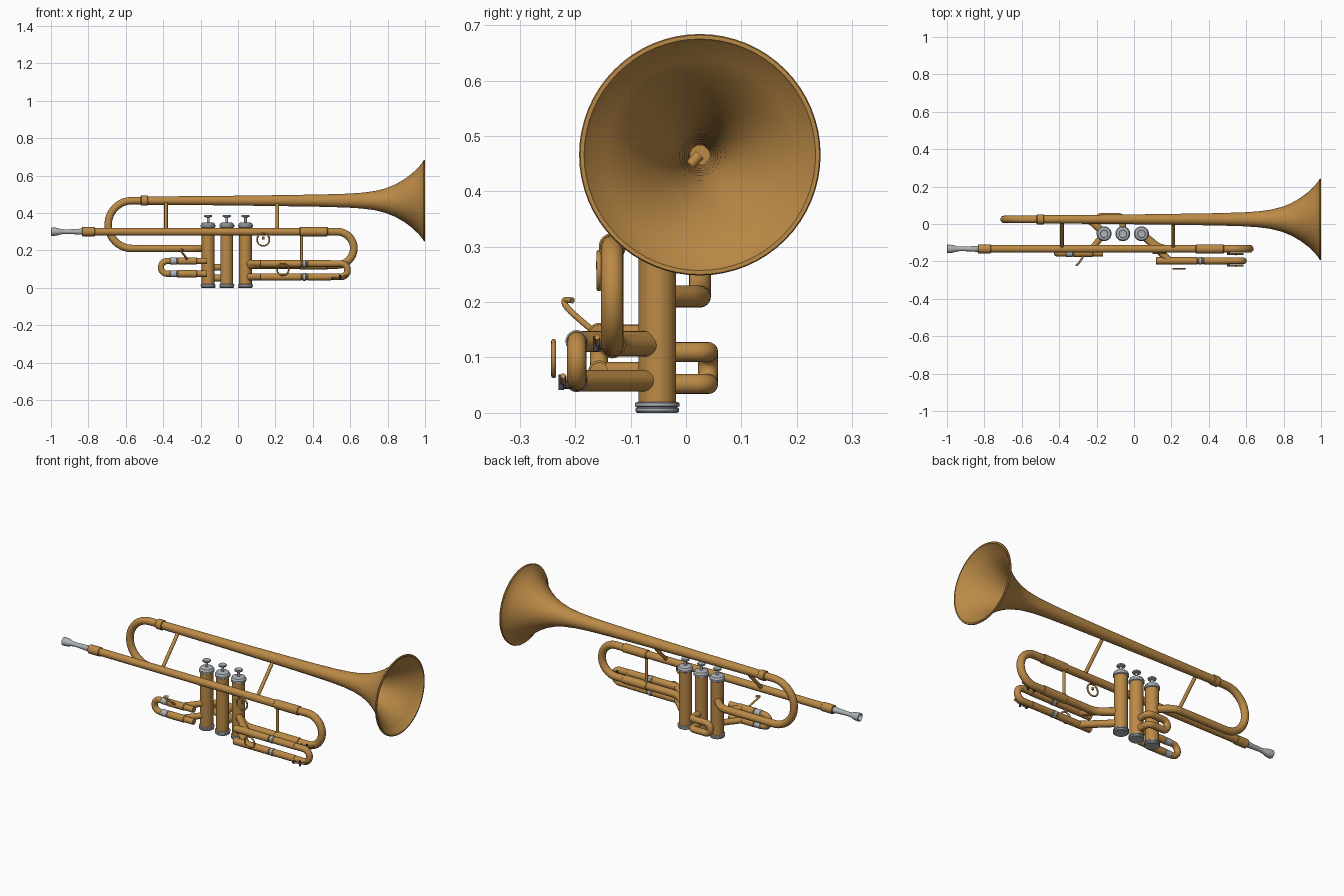
import bpy, bmesh, math
from mathutils import Vector

if "Cube" in bpy.data.objects:
    bpy.data.objects.remove(bpy.data.objects["Cube"])


def material(name, col):
    m = bpy.data.materials.new(name)
    m.diffuse_color = (*col, 1)
    m.use_nodes = True
    m.node_tree.nodes["Principled BSDF"].inputs["Base Color"].default_value = m.diffuse_color
    return m


BRASS = material("brass", (0.50, 0.255, 0.062))
SILVER = material("silver", (0.42, 0.45, 0.48))
DARK = material("dark_steel", (0.05, 0.055, 0.07))


def finish(ob, mat):
    ob.data.materials.clear()
    ob.data.materials.append(mat)
    bpy.ops.object.select_all(action='DESELECT')
    ob.select_set(True)
    bpy.context.view_layer.objects.active = ob
    if ob.type == 'CURVE':
        bpy.ops.object.convert(target='MESH')
        ob = bpy.context.view_layer.objects.active
    bpy.ops.object.shade_smooth_by_angle(angle=math.radians(40))
    return ob


def tube(name, pts, r, mat=BRASS, cyclic=False, res=6):
    """Round pipe along a path."""
    cu = bpy.data.curves.new(name, 'CURVE')
    cu.dimensions = '3D'
    cu.bevel_depth, cu.bevel_resolution, cu.use_fill_caps = r, res, True
    sp = cu.splines.new('POLY')
    sp.points.add(len(pts) - 1)
    for p, q in zip(sp.points, pts):
        p.co = (*q, 1)
    sp.use_cyclic_u = cyclic
    ob = bpy.data.objects.new(name, cu)
    bpy.context.collection.objects.link(ob)
    return finish(ob, mat)


def rounded(pts, rad=0.04, n=8):
    """Path with softened corners."""
    pts = [Vector(p) for p in pts]
    out = [pts[0]]
    for a, p, b in zip(pts, pts[1:], pts[2:]):
        s = p + (a - p).normalized() * min(rad, (a - p).length * 0.49)
        e = p + (b - p).normalized() * min(rad, (b - p).length * 0.49)
        for i in range(n + 1):
            t = i / n
            out.append(s * (1 - t) ** 2 + p * 2 * t * (1 - t) + e * t * t)
    return out + [pts[-1]]


def bow(cx, y, z_top, z_bot, side, n=20):
    """Half circle from top to bottom in the xz plane, bulging to side."""
    R, zc = (z_top - z_bot) / 2, (z_top + z_bot) / 2
    return [Vector((cx + side * R * math.sin(math.pi * i / n), y,
                    zc + R * math.cos(math.pi * i / n))) for i in range(n + 1)]


def lathe(name, prof, origin, axis, mat, seg=32):
    """Revolve (position, radius) pairs about the x or z axis."""
    bm = bmesh.new()
    rings = []
    for d, r in prof:
        ring = []
        for i in range(seg):
            a = 2 * math.pi * i / seg
            c, s = r * math.cos(a), r * math.sin(a)
            v = (d, c, s) if axis == 'X' else (c, s, d)
            ring.append(bm.verts.new(Vector(v) + Vector(origin)))
        rings.append(ring)
    for a, b in zip(rings, rings[1:]):
        for i in range(seg):
            j = (i + 1) % seg
            bm.faces.new((a[i], a[j], b[j], b[i]))
    bm.faces.new(rings[0])
    bm.faces.new(rings[-1])
    bmesh.ops.recalc_face_normals(bm, faces=bm.faces)
    me = bpy.data.meshes.new(name)
    bm.to_mesh(me)
    bm.free()
    ob = bpy.data.objects.new(name, me)
    bpy.context.collection.objects.link(ob)
    return finish(ob, mat)


def sleeve(name, x0, x1, y, z, r, mat=BRASS):
    b = 0.003
    return lathe(name, [(x0, r - b), (x0 + b, r), (x1 - b, r), (x1, r - b)], (0, y, z), 'X', mat)


def ring(name, x, y, z, R, r):
    pts = [(x + R * math.cos(a * math.pi / 16), y, z + R * math.sin(a * math.pi / 16)) for a in range(32)]
    return tube(name, pts, r, cyclic=True, res=3)


BY, BZ = 0.025, 0.466      # bell axis
LY, LZ = -0.133, 0.30      # leadpipe axis
VY = -0.052                # valve row

# Bell: outer skin, rolled rim, then back along the inside
outer = [(-0.5, .022), (-0.1, .025), (0.2, .029), (0.45, .033), (0.58, .037), (0.66, .042), (0.73, .051),
         (0.79, .066), (0.84, .086), (0.89, .115), (0.93, .145), (0.965, .178), (0.99, .209)]
rim = [(0.991, .215), (0.995, .218), (1.0, .216), (1.0, .209)]
inner = [(d + 0.003, r - 0.005) for d, r in reversed(outer)]
lathe("bell", outer + rim + inner, (0, BY, BZ), 'X', BRASS, 64)

# Rear bow from the bell down into the first valve
tube("rear_bow", [Vector((-0.49, BY, BZ))] + bow(-0.566, BY, BZ, 0.21, -1, 28)
     + rounded([(-0.5, BY, 0.21), (-0.235, BY, 0.21), (-0.16, VY, 0.21)]), 0.02)
sleeve("rear_bow_ferrule", -0.52, -0.482, BY, BZ, 0.027)

# Leadpipe, main tuning slide and return into the third valve
tube("leadpipe", [Vector((-0.82, LY, LZ))] + bow(0.53, LY, LZ, 0.122, 1, 28)
     + rounded([(0.5, LY, 0.122), (0.14, LY, 0.122), (0.04, VY, 0.122)]), 0.0205)
sleeve("mouthpiece_receiver", -0.835, -0.765, LY, LZ, 0.0245)
sleeve("tuning_slide_sleeve", 0.33, 0.48, LY, LZ, 0.0245)
sleeve("tuning_slide_lower_sleeve", 0.33, 0.48, LY, 0.122, 0.0235)

# Mouthpiece with hollow cup
lathe("mouthpiece", [(-0.94, .005), (-0.965, .011), (-0.997, .016), (-1.0, .019), (-0.997, .0225),
                     (-0.985, .0225), (-0.965, .020), (-0.945, .014), (-0.925, .0115), (-0.88, .0135),
                     (-0.825, .017)], (0, LY, LZ), 'X', SILVER)

# Three valves
for i, x in enumerate((-0.16, -0.06, 0.04), 1):
    o = (x, VY, 0)
    lathe(f"valve_casing_{i}", [(.012, .034), (.33, .034)], o, 'Z', BRASS)
    lathe(f"valve_bottom_cap_{i}", [(0, .036), (.003, .039), (.008, .039), (.009, .037), (.011, .037),
                                    (.012, .040), (.018, .040), (.020, .036)], o, 'Z', SILVER)
    lathe(f"valve_top_cap_{i}", [(.322, .036), (.325, .040), (.335, .040), (.338, .037),
                                 (.346, .034), (.350, .022), (.350, .012)], o, 'Z', SILVER)
    lathe(f"valve_stem_{i}", [(.345, .007), (.381, .007)], o, 'Z', SILVER, 16)
    lathe(f"valve_button_{i}", [(.376, .010), (.379, .021), (.385, .022), (.388, .020), (.386, .012)],
          o, 'Z', SILVER)

# First valve slide, pointing back
Y1, T1, B1 = -0.157, 0.143, 0.075
tube("first_slide", [Vector((-0.165, Y1, T1))] + bow(-0.378, Y1, T1, B1, -1)
     + [Vector((-0.165, Y1, B1))], 0.0165)
for n, z in (("upper", T1), ("lower", B1)):
    tube(f"first_slide_{n}_inlet", [(-0.16, VY, z), (-0.245, Y1, z)], 0.0165)
    sleeve(f"first_slide_{n}_sleeve", -0.325, -0.22, Y1, z, 0.0195)
    sleeve(f"first_slide_{n}_ferrule", -0.365, -0.325, Y1, z, 0.0185, SILVER)
tube("first_slide_hook", rounded([(-0.272, -0.17, 0.15), (-0.28, -0.188, 0.165), (-0.30, -0.216, 0.19),
                                  (-0.31, -0.222, 0.205), (-0.292, -0.205, 0.203)], 0.02), 0.0055, res=3)

# Second valve slide, behind the valves
Y2, T2, B2 = 0.04, 0.11, 0.052
p = [Vector((-0.06, VY, T2)), Vector((-0.06, Y2, T2)), Vector((-0.13, Y2, T2))]
down = [Vector((v.x, v.y, B2)) for v in reversed(rounded(p, 0.025))]
tube("second_slide", rounded(p, 0.025) + bow(-0.152, Y2, T2, B2, -1) + down, 0.018)

# Third valve slide, pointing forward
Y3, T3, B3 = -0.197, 0.129, 0.058
tube("third_slide", [Vector((0.117, Y3, T3))] + bow(0.55, Y3, T3, B3, 1)
     + [Vector((0.117, Y3, B3))], 0.0175)
for n, z in (("upper", T3), ("lower", B3)):
    tube(f"third_slide_{n}_inlet", [(0.04, VY, z), (0.19, Y3, z)], 0.019)
    sleeve(f"third_slide_{n}_sleeve", 0.117, 0.34, Y3, z, 0.0195)
    sleeve(f"third_slide_{n}_ferrule", 0.345, 0.365, Y3, z, 0.0205, SILVER)
    sleeve(f"third_slide_{n}_outer", 0.37, 0.5, Y3, z, 0.0185)

# Finger rings
ring("third_slide_ring", 0.24, -0.239, 0.098, 0.031, 0.0045)
ring("leadpipe_ring", 0.135, -0.157, 0.257, 0.033, 0.0045)
tube("leadpipe_ring_post", [(0.135, LY, 0.29), (0.135, -0.157, 0.288)], 0.006, res=3)
tube("leadpipe_ring_bead", [(0.135, -0.157, 0.259), (0.135, -0.157, 0.273)], 0.006, res=3)

# Braces between pipes
for i, x in enumerate((-0.385, 0.21), 1):
    tube(f"bell_brace_{i}", [(x, BY, BZ), (x, LY, LZ)], 0.0095, res=4)
tube("tuning_slide_brace", [(0.34, LY, LZ), (0.34, LY, 0.122)], 0.0075, res=4)

# Water keys: brass lever, dark pivot and cork
for n, y, z in (("third_slide", -0.222, 0.055), ("tuning_slide", -0.160, 0.125)):
    tube(f"{n}_water_key", rounded([(0.50, y, z - 0.004), (0.55, y, z), (0.585, y, z + 0.012)], 0.02),
         0.005, res=3)
    tube(f"{n}_water_key_pivot", [(0.545, y - 0.003, z - 0.014), (0.545, y - 0.003, z + 0.014)], 0.005, DARK, res=3)
    tube(f"{n}_water_key_cork", [(0.505, y - 0.006, z - 0.004), (0.505, y + 0.014, z - 0.004)], 0.008, DARK, res=3)
